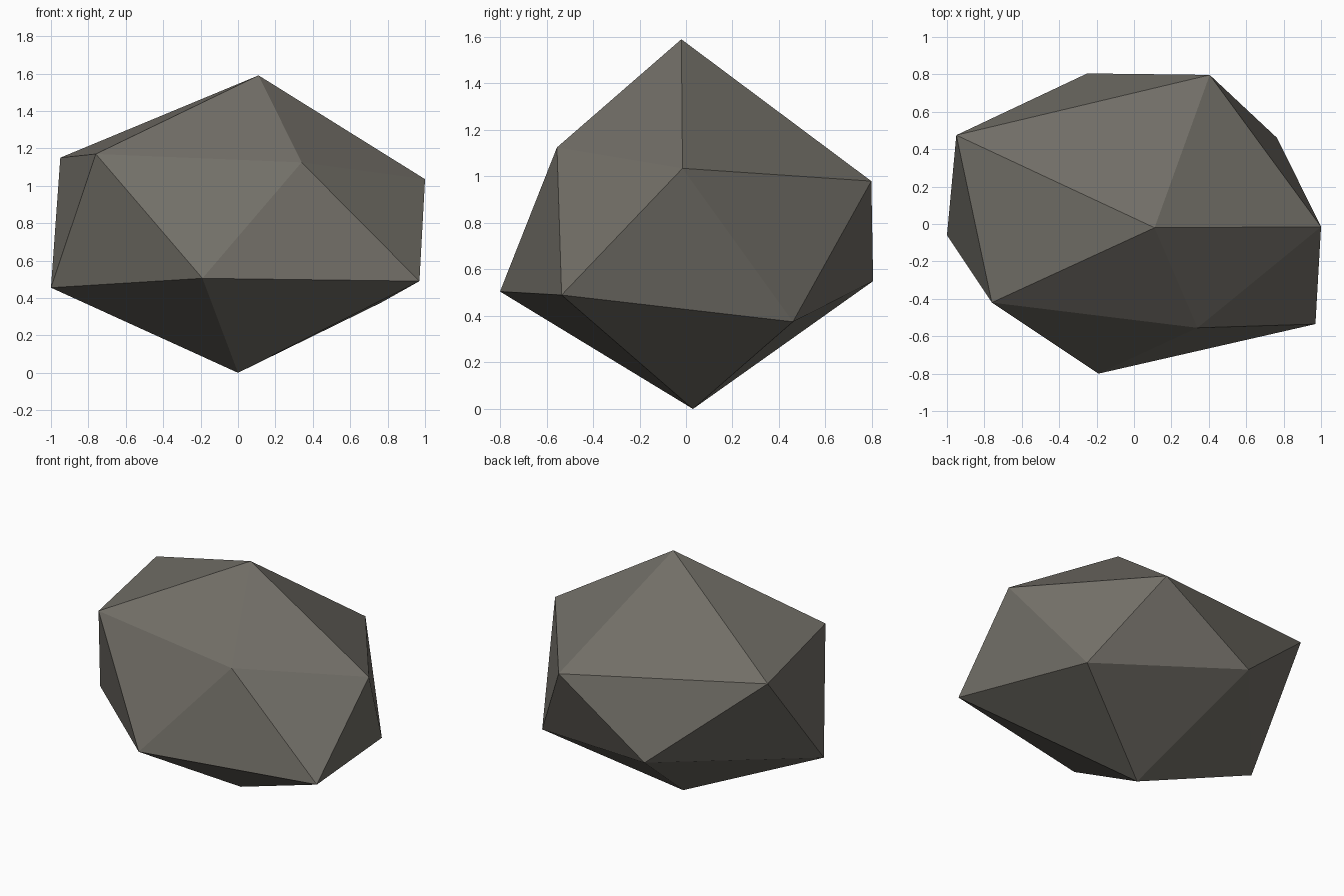
import bpy, bmesh

if "Cube" in bpy.data.objects:
    bpy.data.objects.remove(bpy.data.objects["Cube"])

# Stone: a low-poly rock, an irregular twenty-sided solid (two poles, two rings of five)
TOP = (0.11, -0.02, 1.59)
BOTTOM = (0.0, 0.03, 0.0)
UPPER = [(-0.76, -0.42, 1.17), (0.34, -0.555, 1.125), (1.0, -0.015, 1.035),
         (0.405, 0.797, 0.98), (-0.95, 0.475, 1.15)]
LOWER = [(-0.19, -0.80, 0.505), (0.97, -0.535, 0.49), (0.765, 0.46, 0.375),
         (-0.25, 0.805, 0.55), (-1.0, -0.06, 0.455)]

bm = bmesh.new()
top, bottom = bm.verts.new(TOP), bm.verts.new(BOTTOM)
up = [bm.verts.new(p) for p in UPPER]
low = [bm.verts.new(p) for p in LOWER]

# Cap fans and the zigzag band between the rings
for i in range(5):
    j = (i + 1) % 5
    bm.faces.new((top, up[i], up[j]))
    bm.faces.new((up[i], low[i], up[j]))
    bm.faces.new((low[i], low[j], up[j]))
    bm.faces.new((bottom, low[j], low[i]))
bmesh.ops.recalc_face_normals(bm, faces=bm.faces)

mesh = bpy.data.meshes.new("rock")
bm.to_mesh(mesh)
bm.free()

# Warm grey stone, flat shaded
stone = bpy.data.materials.new("warm grey stone")
stone.diffuse_color = (0.168, 0.158, 0.136, 1.0)
stone.use_nodes = True
stone.node_tree.nodes["Principled BSDF"].inputs["Base Color"].default_value = stone.diffuse_color
mesh.materials.append(stone)
bpy.context.collection.objects.link(bpy.data.objects.new("rock", mesh))
